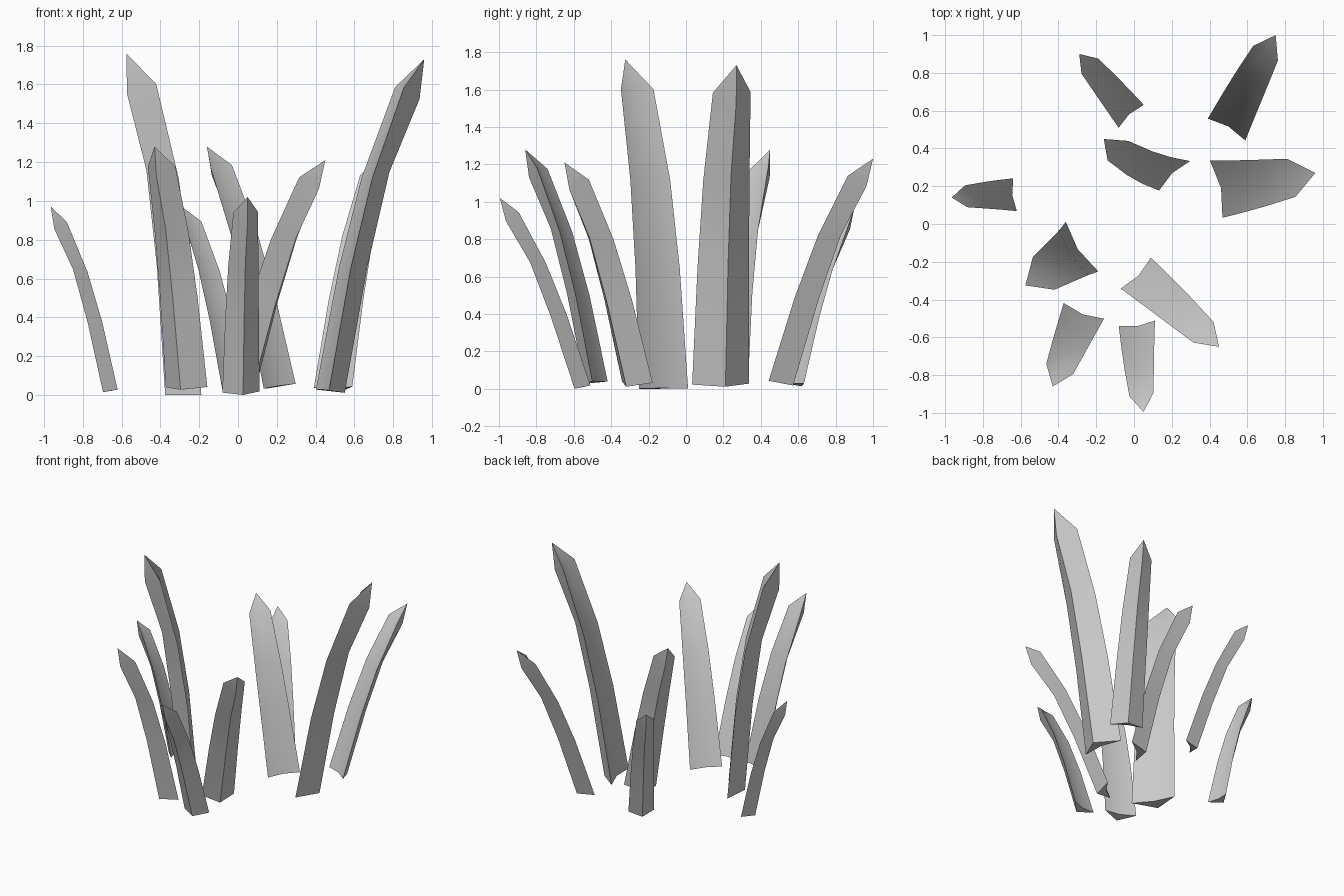
import bpy
from mathutils import Vector

if "Cube" in bpy.data.objects:
    bpy.data.objects.remove(bpy.data.objects["Cube"])

# Unit blade leaning along +x: per level (edge x, z), (outer ridge x, z), half width
LEVELS = [
    ((0.0, 0.0), (0.066, -0.011), 0.0875),
    ((0.082, 0.35), (0.149, 0.35), 0.079),
    ((0.159, 0.607), (0.226, 0.620), 0.071),
    ((0.267, 0.864), (0.325, 0.828), 0.058),
]
TIP = Vector((0.344, 0, 0.942))
HOLLOW = 0.17  # inner face hollow, as a fraction of half width

# Blades: base corner A (x, y), base corner B (x, y), base height, tip (x, y, z)
BLADES = [
    ((0.05, 0.63), (-0.08, 0.51), 0.03, (-0.29, 0.90, 0.97)),
    ((0.39, 0.56), (0.59, 0.44), 0.04, (0.75, 1.00, 1.23)),
    ((0.30, 0.33), (0.13, 0.18), 0.045, (-0.16, 0.45, 1.28)),
    ((0.40, 0.34), (0.47, 0.03), 0.025, (0.96, 0.27, 1.73)),
    ((-0.64, 0.24), (-0.62, 0.07), 0.025, (-0.965, 0.14, 0.97)),
    ((-0.36, 0.01), (-0.19, -0.25), 0.0, (-0.575, -0.325, 1.76)),
    ((-0.37, -0.42), (-0.16, -0.50), 0.04, (-0.43, -0.86, 1.28)),
    ((-0.08, -0.54), (0.11, -0.51), 0.015, (0.05, -0.995, 1.02)),
    ((-0.07, -0.34), (0.09, -0.18), 0.035, (0.45, -0.65, 1.21)),
]


def unit_blade():
    """Four-sided bent blade: sharp outer ridge, shallow hollow inside, pointed tip."""
    verts, faces = [], []
    for (ex, ez), (rx, rz), w in LEVELS:
        verts += [Vector((ex, -w, ez)), Vector((rx, 0, rz)),
                  Vector((ex, w, ez)), Vector((ex + HOLLOW * w, 0, ez))]
    verts.append(TIP)
    for k in range(len(LEVELS) - 1):
        for i in range(4):
            j = (i + 1) % 4
            faces.append((4 * k + i, 4 * k + j, 4 * k + 4 + j, 4 * k + 4 + i))
    top = 4 * (len(LEVELS) - 1)
    faces += [(top + i, top + (i + 1) % 4, top + 4) for i in range(4)]
    faces += [(0, 3, 1), (1, 3, 2)]
    return verts, faces


def make_blade(name, a, b, z, tip):
    """Rotate and scale the unit blade to span from its base edge to its tip."""
    a, b, tip = Vector((*a, z)), Vector((*b, z)), Vector(tip)
    mid = (a + b) / 2
    d = tip - mid
    up, side = TIP.normalized(), Vector((0, 1, 0))
    out = side.cross(up)
    up2 = d.normalized()
    side2 = b - a
    side2 = (side2 - up2 * side2.dot(up2)).normalized()
    if side2.cross(up2).xy.dot(d.xy) < 0:
        side2 = -side2
    out2 = side2.cross(up2)
    s = d.length / TIP.length
    verts, faces = unit_blade()
    pts = [mid + s * (p.dot(up) * up2 + p.dot(side) * side2 + p.dot(out) * out2)
           for p in verts]
    mesh = bpy.data.meshes.new(name)
    mesh.from_pydata([(p.x, p.y, max(p.z, 0)) for p in pts], [], faces)
    ob = bpy.data.objects.new(name, mesh)
    bpy.context.collection.objects.link(ob)
    bpy.ops.object.select_all(action='DESELECT')
    ob.select_set(True)
    bpy.context.view_layer.objects.active = ob
    bpy.ops.object.shade_smooth_by_angle(angle=0.6)


# Clump of grass blades
for n, spec in enumerate(BLADES, 1):
    make_blade(f"grass_blade_{n}", *spec)
